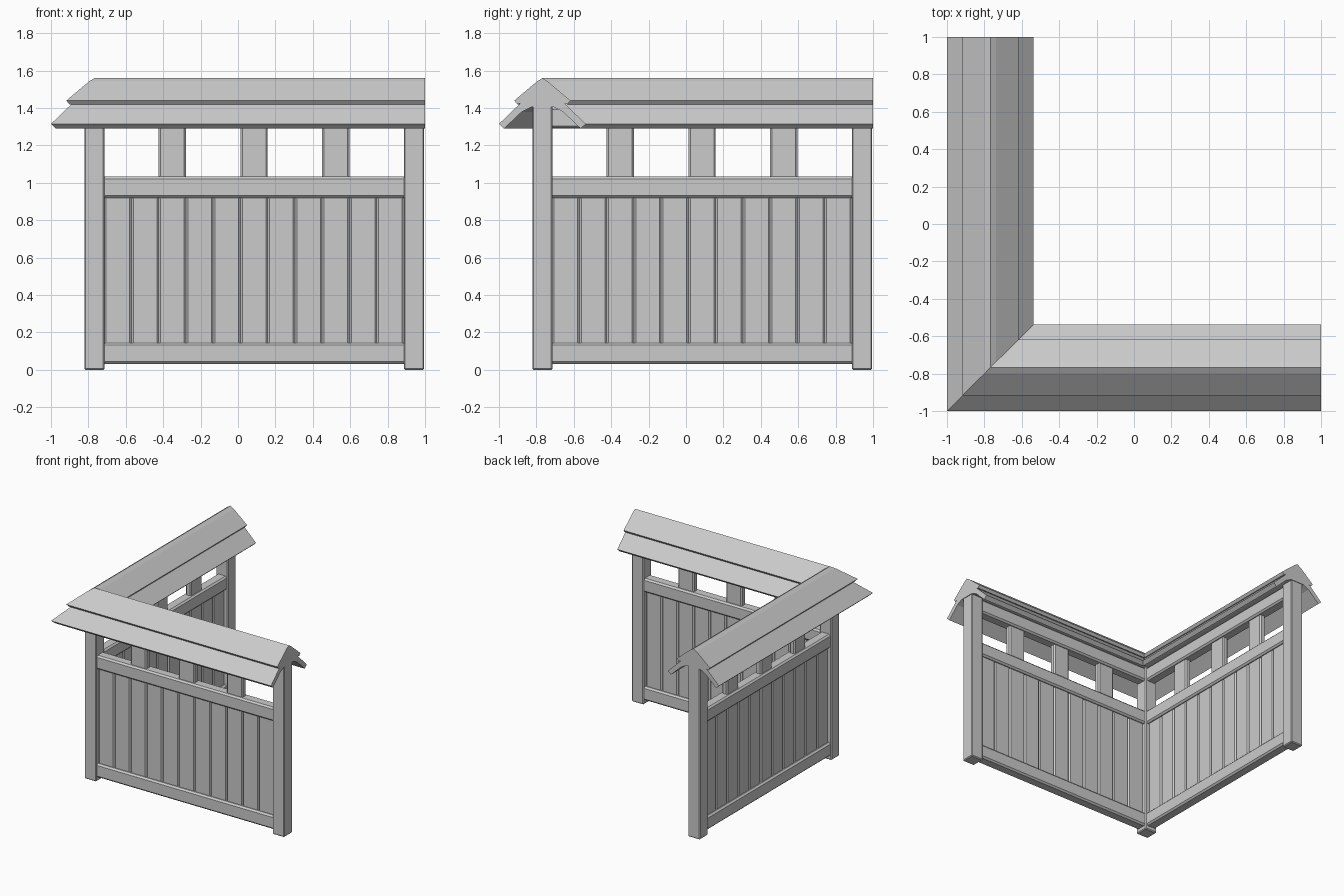
import bpy, bmesh

cube = bpy.data.objects.get("Cube")
if cube:
    bpy.data.objects.remove(cube, do_unlink=True)

grey = bpy.data.materials.new("plain_grey")
grey.use_nodes = True
grey.diffuse_color = (0.6, 0.6, 0.6, 1)
bsdf = next(n for n in grey.node_tree.nodes if n.type == 'BSDF_PRINCIPLED')
bsdf.inputs["Base Color"].default_value = (0.6, 0.6, 0.6, 1)

AXIS = -0.768           # centre line of both wings
START, END = -0.715, 0.887   # clear span between posts
POST = 0.108


def finish(name, bm):
    bmesh.ops.recalc_face_normals(bm, faces=bm.faces)
    mesh = bpy.data.meshes.new(name)
    bm.to_mesh(mesh)
    bm.free()
    mesh.materials.append(grey)
    obj = bpy.data.objects.new(name, mesh)
    bpy.context.collection.objects.link(obj)
    return obj


def beam(name, along, depth, height, bevel, swap):
    """Bevelled box on the wing centre line; swap turns it onto the side wing."""
    bm = bmesh.new()
    bmesh.ops.create_cube(bm, size=1)
    for v in bm.verts:
        a = along[0] + (v.co.x + 0.5) * (along[1] - along[0])
        d = AXIS + v.co.y * depth
        z = height[0] + (v.co.z + 0.5) * (height[1] - height[0])
        v.co = (d, a, z) if swap else (a, d, z)
    bmesh.ops.recalc_face_normals(bm, faces=bm.faces)
    bmesh.ops.bevel(bm, geom=bm.edges[:], offset=bevel, segments=1,
                    affect='EDGES', profile=0.5)
    return finish(name, bm)


# Corner post shared by both wings
beam("corner_post", (AXIS - POST / 2, AXIS + POST / 2), POST, (0, 1.415), 0.007, False)

# Two identical wings
PLANKS = 11
pitch = (END - START) / PLANKS
for wing, swap in (("front", False), ("side", True)):
    beam(wing + "_end_post", (END, END + POST), POST, (0, 1.415), 0.007, swap)
    for rail, low in (("bottom", 0.032), ("middle", 0.92), ("top", 1.292)):
        beam(f"{wing}_{rail}_rail", (START - 0.02, END + 0.02), 0.09,
             (low, low + 0.113), 0.013, swap)
    for i in range(PLANKS):
        a = START + i * pitch
        # every third plank carries on up to the roof
        top = 1.35 if i % 3 == 2 else 0.98
        beam(f"{wing}_plank_{i + 1}", (a, a + pitch), 0.05, (0.09, top), 0.01, swap)


# Mitred roof: one half profile mirrored, swept around the corner
def roof(name, half):
    profile = half + [(-d, z) for d, z in reversed(half) if d > 0]
    bm = bmesh.new()
    rings = []
    for kind in ("front_end", "corner", "side_end"):
        ring = []
        for d, z in profile:
            p = AXIS + d
            co = {"front_end": (1, p, z), "corner": (p, p, z), "side_end": (p, 1, z)}[kind]
            ring.append(bm.verts.new(co))
        rings.append(ring)
    n = len(profile)
    for a, b in zip(rings, rings[1:]):
        for i in range(n):
            j = (i + 1) % n
            bm.faces.new((a[i], a[j], b[j], b[i]))
    bm.faces.new(rings[0])
    bm.faces.new(rings[2])
    return finish(name, bm)


roof("roof", [(0, 1.56), (0.03, 1.541), (0.15, 1.44), (0.134, 1.42), (0.118, 1.425),
              (0.232, 1.315), (0.205, 1.29), (0.11, 1.38), (0.06, 1.405), (0, 1.405)])
